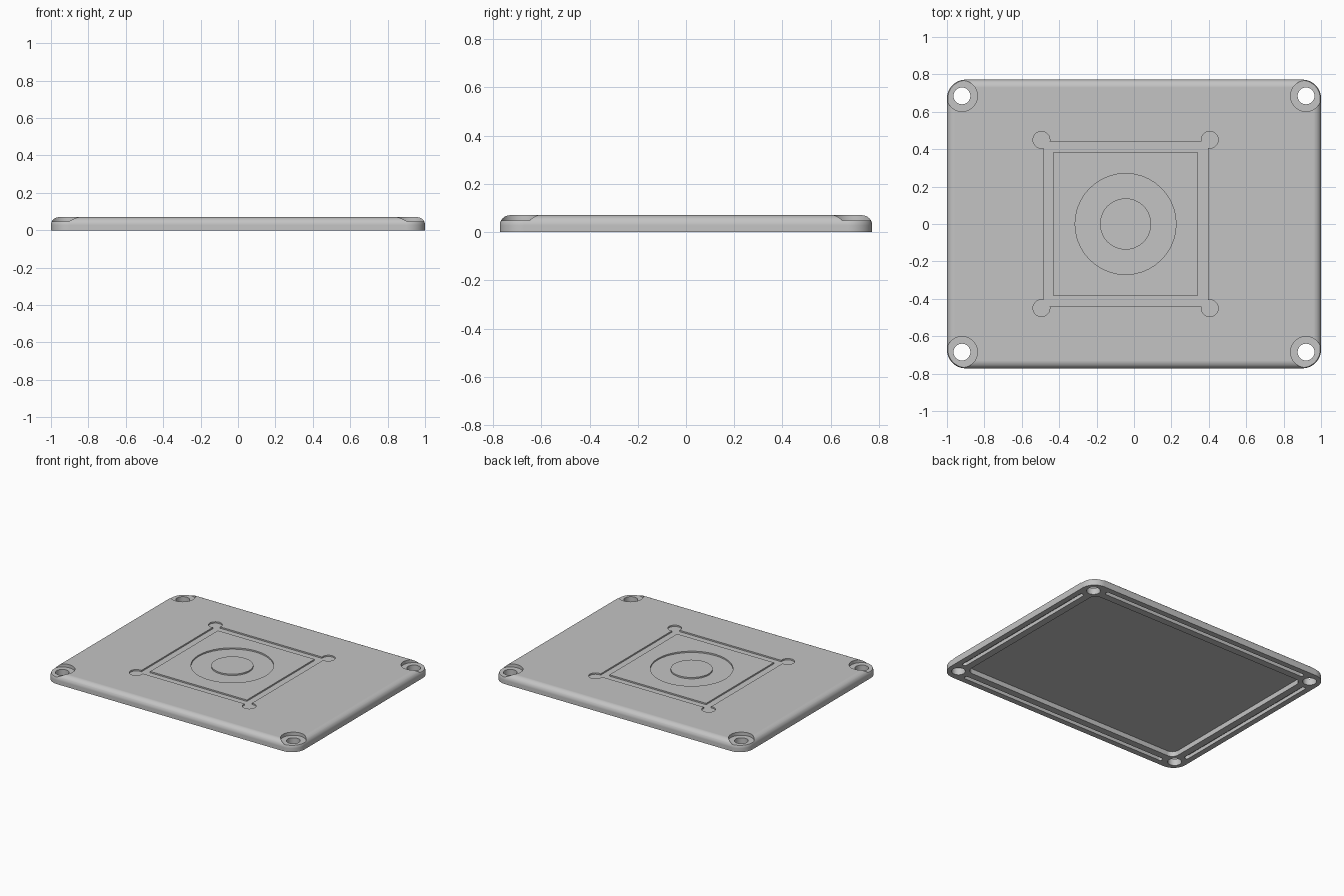
import bpy, bmesh
from math import sin, cos, pi, radians

if "Cube" in bpy.data.objects:
    bpy.data.objects.remove(bpy.data.objects["Cube"])

HX, HY, HEIGHT = 1.0, 0.772, 0.07
CORNER, EDGE_ROUND = 0.10, 0.042
HOLE_X, HOLE_Y = 0.92, 0.685
ENGRAVE_X = -0.045
FLOOR = HEIGHT - 0.01
TOP = HEIGHT + 0.05


def rounded_rect(hx, hy, r, z, cx=0, cy=0, segs=10):
    """Counter-clockwise loop of points around a rounded rectangle."""
    loop = []
    for q, (sx, sy) in enumerate([(1, 1), (-1, 1), (-1, -1), (1, -1)]):
        for i in range(segs + 1):
            a = (q + i / segs) * pi / 2
            loop.append((cx + sx * (hx - r) + r * cos(a),
                         cy + sy * (hy - r) + r * sin(a), z))
    return loop


def loft(name, loops):
    """Skin a stack of matching loops into a closed solid."""
    bm = bmesh.new()
    rings = [[bm.verts.new(p) for p in loop] for loop in loops]
    n = len(rings[0])
    for low, high in zip(rings, rings[1:]):
        for i in range(n):
            j = (i + 1) % n
            bm.faces.new((low[i], low[j], high[j], high[i]))
    bm.faces.new(rings[0][::-1])
    bm.faces.new(rings[-1])
    bmesh.ops.remove_doubles(bm, verts=bm.verts, dist=1e-5)
    bmesh.ops.recalc_face_normals(bm, faces=bm.faces)
    mesh = bpy.data.meshes.new(name)
    bm.to_mesh(mesh)
    bm.free()
    obj = bpy.data.objects.new(name, mesh)
    bpy.context.collection.objects.link(obj)
    return obj


def prism(name, hx, hy, r, z0, z1, cx=0, cy=0):
    return loft(name, [rounded_rect(hx, hy, r, z, cx, cy) for z in (z0, z1)])


def cylinder(name, r, z0, z1, cx, cy):
    return prism(name, r, r, r, z0, z1, cx, cy)


def activate(obj):
    bpy.ops.object.select_all(action='DESELECT')
    obj.select_set(True)
    bpy.context.view_layer.objects.active = obj


def combine(target, other, operation='DIFFERENCE'):
    """Apply a boolean and discard the helper object."""
    other.hide_render = True
    mod = target.modifiers.new("combine", 'BOOLEAN')
    mod.operation = operation
    mod.solver = 'EXACT'
    mod.object = other
    activate(target)
    bpy.ops.object.modifier_apply(modifier=mod.name)
    bpy.data.objects.remove(other)


# Plate with rounded corners and a rounded top edge
STEPS = 8
loops = [rounded_rect(HX, HY, CORNER, 0)]
for i in range(STEPS + 1):
    a = i / STEPS * pi / 2
    inset = EDGE_ROUND * (1 - cos(a))
    loops.append(rounded_rect(HX - inset, HY - inset, CORNER - inset,
                              HEIGHT - EDGE_ROUND * (1 - sin(a))))
plate = loft("cover_plate", loops)

# Hollow underside
combine(plate, prism("underside_recess", 0.88, 0.65, 0.05, -0.05, 0.035))

# Counterbored screw holes and seal grooves along the rim
for s in (-1, 1):
    for t in (-1, 1):
        combine(plate, cylinder("counterbore", 0.083, 0.047, TOP, s * HOLE_X, t * HOLE_Y))
        combine(plate, cylinder("screw_hole", 0.045, -0.05, TOP, s * HOLE_X, t * HOLE_Y))
    combine(plate, prism("long_groove", 0.84, 0.015, 0.015, -0.05, 0.025, 0, s * 0.716))
    combine(plate, prism("short_groove", 0.015, 0.605, 0.015, -0.05, 0.025, s * 0.945, 0))

# Engraved square channel with round corner pockets
frame = prism("square_channel", 0.44, 0.44, 0, FLOOR, TOP, ENGRAVE_X, 0)
for s in (-1, 1):
    for t in (-1, 1):
        combine(frame, cylinder("corner_pocket", 0.045, FLOOR, TOP,
                                ENGRAVE_X + s * 0.45, t * 0.45), 'UNION')
combine(frame, prism("square_island", 0.385, 0.385, 0, 0, TOP + 0.05, ENGRAVE_X, 0))
combine(plate, frame)

# Engraved round channel
ring = cylinder("round_channel", 0.27, FLOOR, TOP, ENGRAVE_X, 0)
combine(ring, cylinder("round_island", 0.137, 0, TOP + 0.05, ENGRAVE_X, 0))
combine(plate, ring)

# Single grey material
grey = bpy.data.materials.new("light_grey")
grey.use_nodes = True
colour = (0.55, 0.55, 0.55, 1)
grey.diffuse_color = colour
grey.node_tree.nodes["Principled BSDF"].inputs["Base Color"].default_value = colour
plate.data.materials.clear()
plate.data.materials.append(grey)
for face in plate.data.polygons:
    face.material_index = 0

# Smooth curves, crisp edges
activate(plate)
bpy.ops.object.shade_smooth_by_angle(angle=radians(30))
normals = plate.modifiers.new("weighted_normals", 'WEIGHTED_NORMAL')
normals.keep_sharp = True
